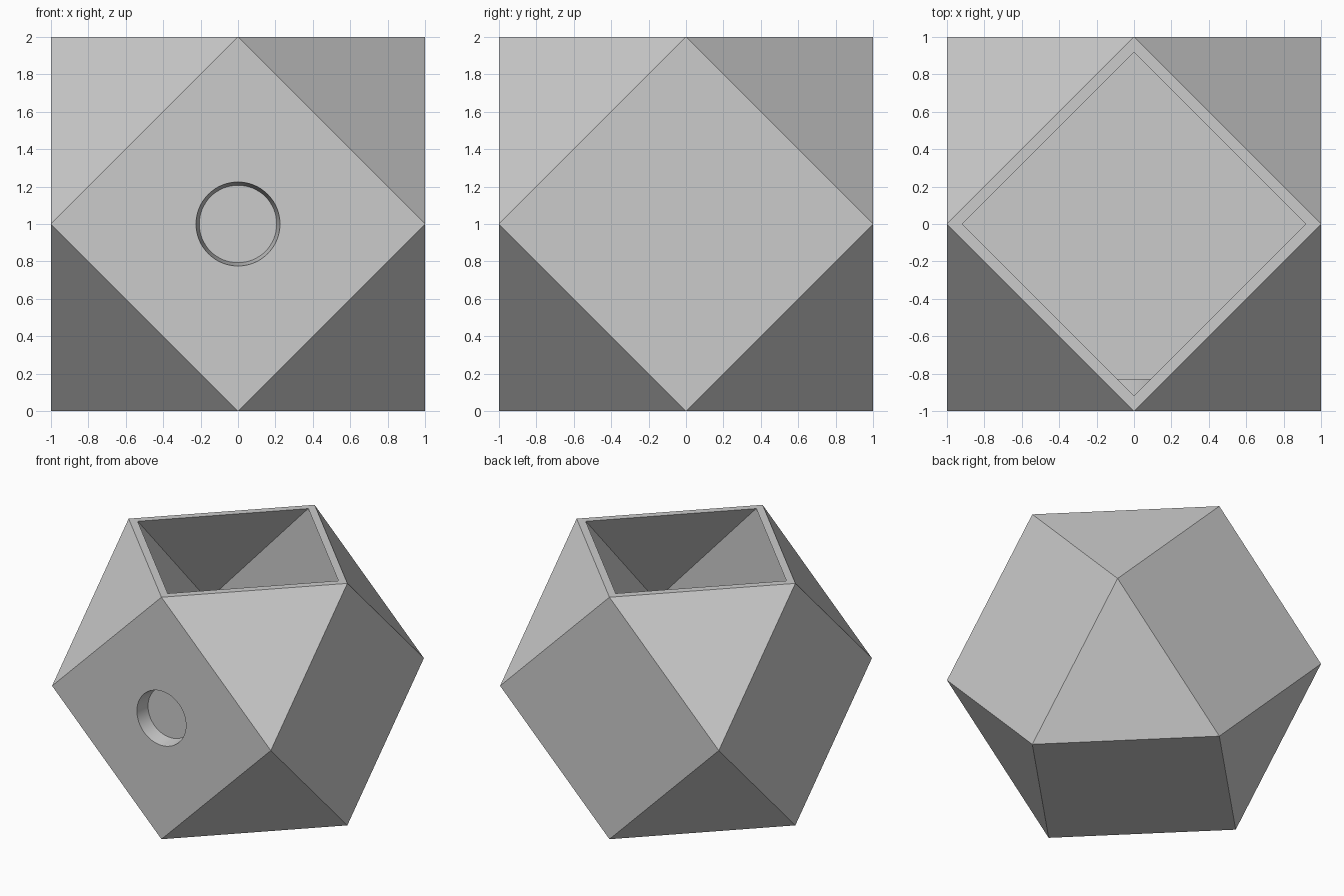
import bpy, bmesh, math
from itertools import product
from mathutils import Matrix

cube = bpy.data.objects.get("Cube")
if cube:
    bpy.data.objects.remove(cube, do_unlink=True)

INNER = 0.917          # half size of the cavity
MID = 1.0              # height of the body's centre

grey = bpy.data.materials.new("light_grey")
grey.use_nodes = True
colour = (0.6, 0.6, 0.6, 1)
grey.diffuse_color = colour
grey.node_tree.nodes["Principled BSDF"].inputs["Base Color"].default_value = colour


def finish(name, bm):
    mesh = bpy.data.meshes.new(name)
    bmesh.ops.recalc_face_normals(bm, faces=bm.faces)
    bm.to_mesh(mesh)
    bm.free()
    mesh.materials.append(grey)
    obj = bpy.data.objects.new(name, mesh)
    bpy.context.collection.objects.link(obj)
    return obj


def faceted_solid(name, s, bottom, top):
    """Diamond top and bottom, square corners at mid height."""
    bm = bmesh.new()
    for z in (bottom, top):
        for x, y in ((s, 0), (0, s), (-s, 0), (0, -s)):
            bm.verts.new((x, y, z))
    for x, y in product((-s, s), repeat=2):
        bm.verts.new((x, y, MID))
    bmesh.ops.convex_hull(bm, input=bm.verts)
    bmesh.ops.dissolve_limit(bm, angle_limit=0.02, verts=bm.verts, edges=bm.edges)
    return finish(name, bm)


def drum(name, r_front, r_back, y_front, y_back):
    """Round drum along y, centred on the front face."""
    bm = bmesh.new()
    place = Matrix.Translation((0, (y_front + y_back) / 2, MID)) @ Matrix.Rotation(math.pi / 2, 4, "X")
    bmesh.ops.create_cone(bm, cap_ends=True, segments=64, radius1=r_back,
                          radius2=r_front, depth=y_back - y_front, matrix=place)
    return finish(name, bm)


def combine(target, tool, operation):
    mod = target.modifiers.new(tool.name, "BOOLEAN")
    mod.operation, mod.object, mod.solver = operation, tool, "EXACT"
    bpy.context.view_layer.objects.active = target
    bpy.ops.object.modifier_apply(modifier=mod.name)
    bpy.data.objects.remove(tool, do_unlink=True)


# Faceted body with square and triangular faces
body = faceted_solid("faceted_pot", 1, 0, 2)

# Open cavity that follows the outer facets and just breaks the top
combine(body, faceted_solid("cavity", INNER, MID - INNER, 2.001), "DIFFERENCE")

# Boss inside the front wall, behind the recess
combine(body, drum("boss", 0.28, 0.28, -0.96, -0.83), "UNION")

# Tapered round recess in the front face
combine(body, drum("recess", 0.242, 0.207, -1.12, -0.88), "DIFFERENCE")

# Smooth only the round walls
bpy.ops.object.select_all(action="DESELECT")
body.select_set(True)
bpy.context.view_layer.objects.active = body
bpy.ops.object.shade_smooth_by_angle(angle=math.radians(25))
